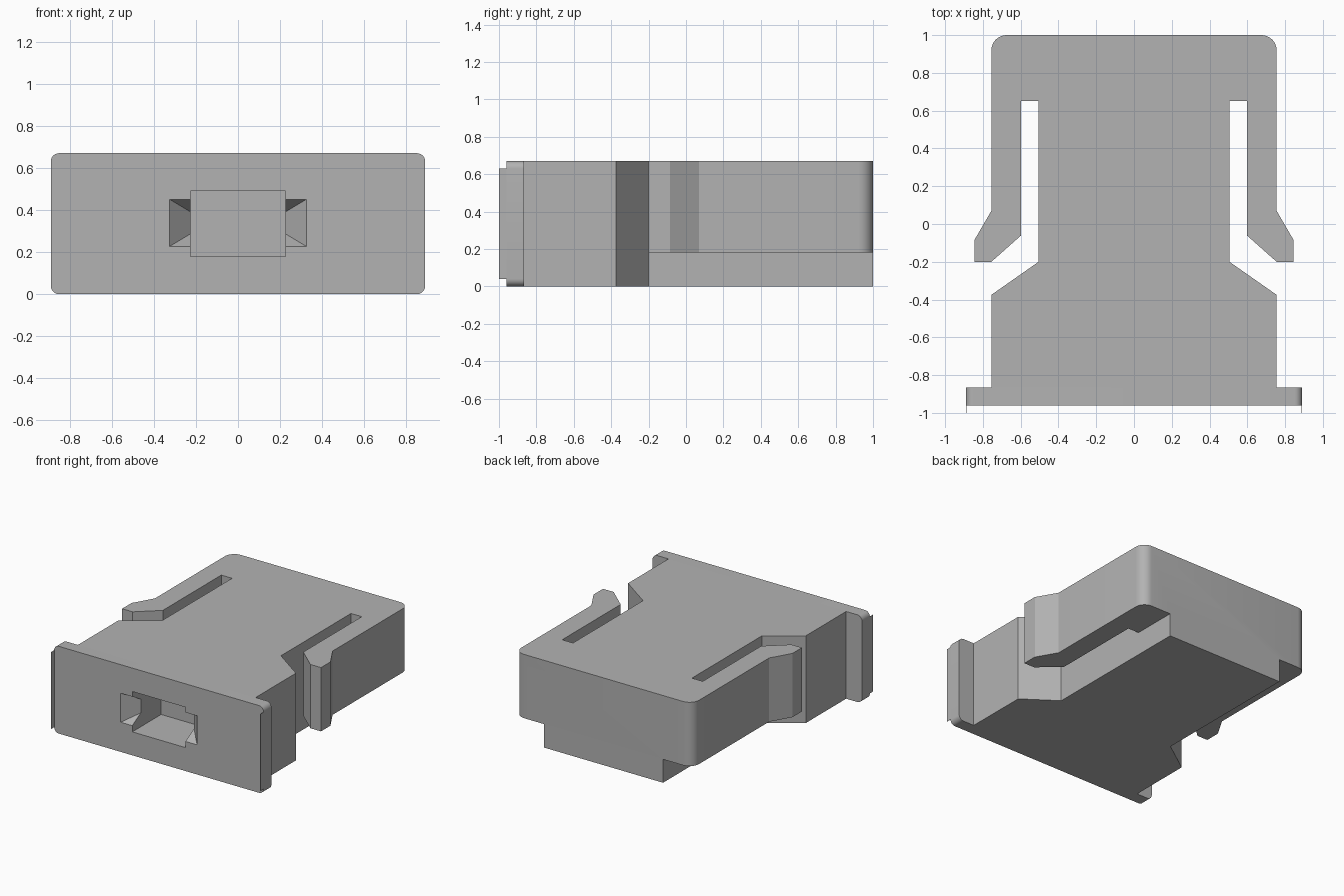
import bpy, bmesh, math
from mathutils import Matrix

old = bpy.data.objects.get("Cube")
if old:
    bpy.data.objects.remove(old, do_unlink=True)

grey = bpy.data.materials.new("plastic_grey")
grey.use_nodes = True
COLOUR = (0.45, 0.45, 0.45, 1)
grey.diffuse_color = COLOUR
grey.node_tree.nodes["Principled BSDF"].inputs["Base Color"].default_value = COLOUR

HEIGHT, STEP = 0.67, 0.18        # full height, underside of the clip arms
FRONT, PLATE_BACK = -0.96, -0.865


def make_object(name, bm):
    bmesh.ops.recalc_face_normals(bm, faces=bm.faces)
    mesh = bpy.data.meshes.new(name)
    bm.to_mesh(mesh)
    bm.free()
    mesh.materials.append(grey)
    obj = bpy.data.objects.new(name, mesh)
    bpy.context.collection.objects.link(obj)
    return obj


def prism(name, outline, low, high, matrix=Matrix()):
    """Extrude a flat outline from low to high, then place it."""
    bm = bmesh.new()
    face = bm.faces.new([bm.verts.new((x, y, low)) for x, y in outline])
    side = bmesh.ops.extrude_face_region(bm, geom=[face])["geom"]
    top = [v for v in side if isinstance(v, bmesh.types.BMVert)]
    bmesh.ops.translate(bm, verts=top, vec=(0, 0, high - low))
    bm.transform(matrix)
    return make_object(name, bm)


def box(name, x0, x1, y0, y1, z0, z1):
    return prism(name, [(x0, y0), (x1, y0), (x1, y1), (x0, y1)], z0, z1)


def arc(cx, cy, radius, start, steps=8):
    angles = [math.radians(start + 90 * i / steps) for i in range(steps + 1)]
    return [(cx + radius * math.cos(a), cy + radius * math.sin(a)) for a in angles]


def mirrored(half):
    return half + [(-x, y) for x, y in reversed(half)]


def combine(target, tool, operation):
    mod = target.modifiers.new(operation, "BOOLEAN")
    mod.operation, mod.object, mod.solver = operation, tool, "EXACT"
    with bpy.context.temp_override(object=target, active_object=target):
        bpy.ops.object.modifier_apply(modifier=mod.name)
    bpy.data.objects.remove(tool, do_unlink=True)


# Main housing: body, slots and latch arms in one outline
shoulder = [(0.755, PLATE_BACK - 0.03), (0.755, -0.375), (0.505, -0.2)]
latch = [(0.505, 0.65), (0.597, 0.65), (0.597, -0.06), (0.755, -0.2),
         (0.845, -0.2), (0.845, -0.085), (0.755, 0.07)]
housing = prism("housing", mirrored(shoulder + latch + arc(0.675, 0.92, 0.08, 0)),
                STEP, HEIGHT)

# Narrow base below the latch arms
base = prism("base", mirrored(shoulder + [(0.505, 1)]), 0, STEP)
combine(housing, base, "UNION")

# Front flange with rounded corners
r, w = 0.04, 0.89
corners = [(w - r, HEIGHT - r), (r - w, HEIGHT - r), (r - w, r), (w - r, r)]
outline = [p for i, (x, z) in enumerate(corners) for p in arc(x, z, r, 90 * i)]
flange = prism("front_flange", outline, -PLATE_BACK, -FRONT,
               Matrix.Rotation(math.radians(90), 4, "X"))
combine(housing, flange, "UNION")

# Front socket, with a tapered finger recess on each side
combine(housing, box("socket_cutter", -0.226, 0.226, FRONT - 0.1, FRONT + 0.35,
                     STEP, 0.49), "DIFFERENCE")
for s in (-1, 1):
    bm = bmesh.new()
    rings = [(FRONT - 0.01, 0.334, 0.222, 0.456), (FRONT + 0.11, 0.22, 0.29, 0.388)]
    loops = [[bm.verts.new((s * x, y, z)) for x, z in
              ((0.2, z0), (x1, z0), (x1, z1), (0.2, z1))] for y, x1, z0, z1 in rings]
    for loop in loops:
        bm.faces.new(loop)
    for i in range(4):
        j = (i + 1) % 4
        bm.faces.new((loops[0][i], loops[0][j], loops[1][j], loops[1][i]))
    combine(housing, make_object("recess_cutter", bm), "DIFFERENCE")

# Thin lips standing forward from the flange ends
for s, side in ((-1, "right"), (1, "left")):
    x0, x1 = sorted((s * w, s * (w - 0.002)))
    box(side + "_flange_lip", x0, x1, -1, FRONT, r, HEIGHT - r)

# Smooth the rounded corners, keep the edges sharp
bpy.ops.object.select_all(action="DESELECT")
housing.select_set(True)
bpy.context.view_layer.objects.active = housing
bpy.ops.object.shade_smooth_by_angle(angle=math.radians(30))
